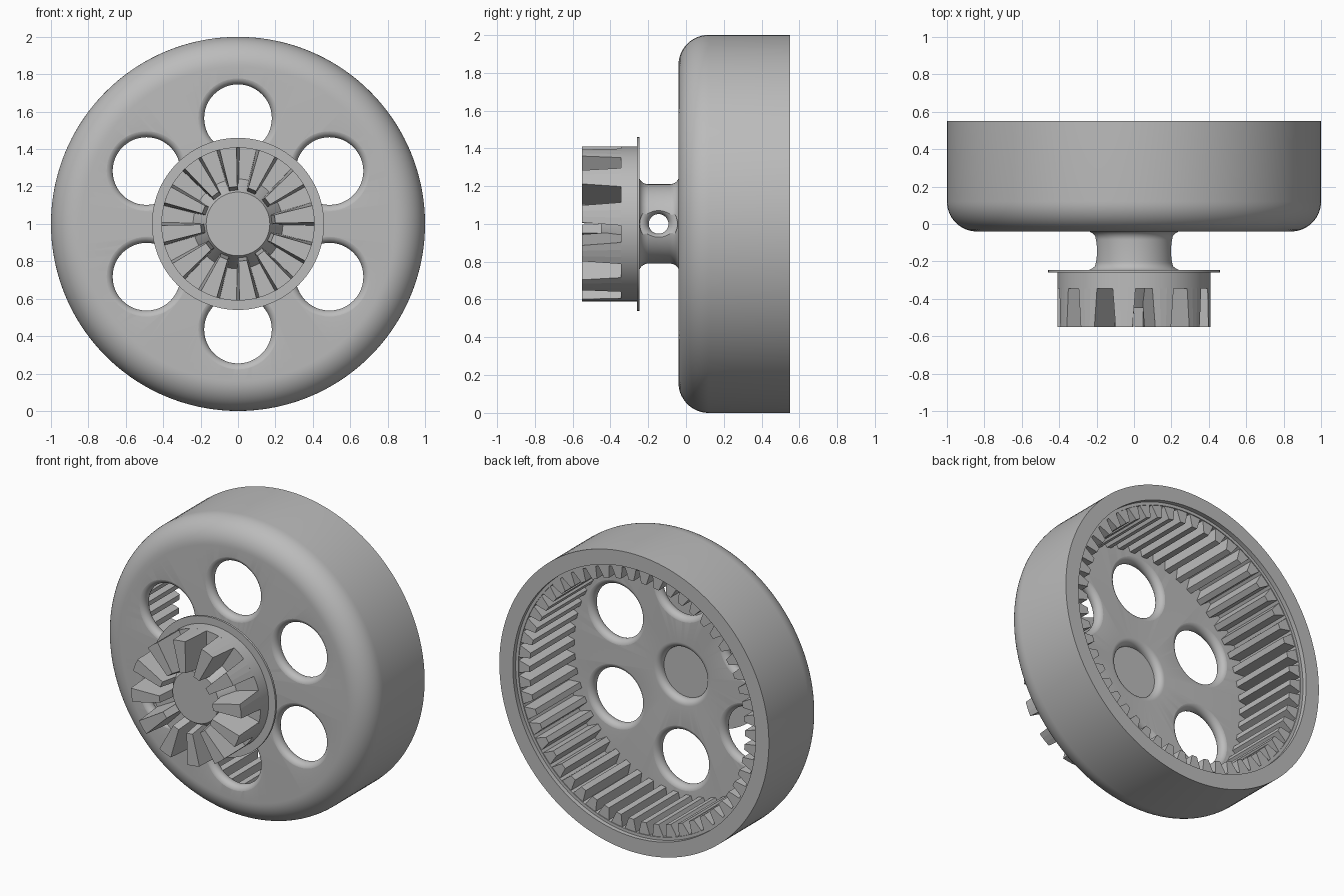
import bpy, bmesh, math
from math import sin, cos, pi, radians

old = bpy.data.objects.get("Cube")
if old:
    bpy.data.objects.remove(old, do_unlink=True)

grey = bpy.data.materials.new("plain grey")
grey.use_nodes = True
GREY = (0.5, 0.5, 0.5, 1)
grey.diffuse_color = GREY
grey.node_tree.nodes["Principled BSDF"].inputs["Base Color"].default_value = GREY


def polar(r, y, a):
    """Point at angle a from the top, around the wheel axle."""
    return (r * sin(a), y, 1 + r * cos(a))


def finish(name, bm, smooth=True):
    bmesh.ops.remove_doubles(bm, verts=bm.verts, dist=1e-5)
    bmesh.ops.recalc_face_normals(bm, faces=bm.faces)
    mesh = bpy.data.meshes.new(name)
    bm.to_mesh(mesh)
    bm.free()
    mesh.materials.append(grey)
    obj = bpy.data.objects.new(name, mesh)
    bpy.context.collection.objects.link(obj)
    if smooth:
        smooth_shade(obj)
    return obj


def smooth_shade(obj):
    bpy.ops.object.select_all(action="DESELECT")
    obj.select_set(True)
    bpy.context.view_layer.objects.active = obj
    bpy.ops.object.shade_smooth_by_angle(angle=radians(32))


def lathe(name, profile, place, steps, smooth=True):
    """Revolve (radius, along) points; ends on the axis close the solid."""
    bm = bmesh.new()
    rings = []
    for r, t in profile:
        if r < 1e-6:
            rings.append([bm.verts.new(place(0, t, 0))] * steps)
        else:
            rings.append([bm.verts.new(place(r, t, 2 * pi * i / steps)) for i in range(steps)])
    for a, b in zip(rings, rings[1:]):
        for i in range(steps):
            j = (i + 1) % steps
            quad = list(dict.fromkeys([a[i], a[j], b[j], b[i]]))
            bm.faces.new(quad)
    return finish(name, bm, smooth)


def arc(cr, ct, rad, start, end, n=8):
    """Arc of (radius, along) points about a centre, angles in degrees."""
    angles = [radians(start + (end - start) * i / n) for i in range(n + 1)]
    return [(cr + rad * cos(a), ct + rad * sin(a)) for a in angles]


def cut(target, cutters):
    for c in cutters:
        mod = target.modifiers.new("cut", "BOOLEAN")
        mod.operation = "DIFFERENCE"
        mod.solver = "EXACT"
        mod.object = c
    graph = bpy.context.evaluated_depsgraph_get()
    mesh = bpy.data.meshes.new_from_object(target.evaluated_get(graph))
    target.modifiers.clear()
    target.data = mesh
    for c in cutters:
        bpy.data.objects.remove(c, do_unlink=True)
    smooth_shade(target)


def prisms(name, count, offset, sections):
    """Ring of teeth; sections = (y, inner r, outer r, inner half angle, outer half angle)."""
    bm = bmesh.new()
    for k in range(count):
        mid = offset + 2 * pi * k / count
        loops = []
        for y, ri, ro, hi, ho in sections:
            pts = [(ri, -hi), (ro, -ho), (ro, -ho / 3), (ro, ho / 3), (ro, ho), (ri, hi)]
            loops.append([bm.verts.new(polar(r, y, mid + a)) for r, a in pts])
        a, b = loops
        bm.faces.new(a)
        bm.faces.new(b[::-1])
        for i in range(len(a)):
            j = (i + 1) % len(a)
            bm.faces.new([a[i], a[j], b[j], b[i]])
    return finish(name, bm, False)


FRONT, WEB_BACK, BACK = -0.04, 0.04, 0.55

# Drum: rounded outer shell, web, shallow dish at the centre of the back
shell = [(0, FRONT)]
shell += arc(0.84, FRONT + 0.16, 0.16, -90, 0, 14)
shell += [(1, BACK), (0.9, BACK), (0.9, 0.52), (0.88, 0.52), (0.88, WEB_BACK)]
shell += arc(0.21, 0, 0.04, 90, 180)
shell += [(0.17, -0.01), (0, -0.01)]
drum = lathe("drum", shell, polar, 144)

# Six round holes with rounded edges through the web
cutters = []
for k in range(6):
    a = k * pi / 3
    cx, cz = 0.565 * sin(a), 1 + 0.565 * cos(a)
    rim = [(0, -0.1), (0.222, -0.1), (0.222, -0.041)]
    rim += arc(0.222, 0, 0.041, 270, 90, 14)
    rim += [(0.222, 0.1), (0, 0.1)]
    cutters.append(lathe("hole_cutter", rim,
                         lambda r, t, b: (cx + r * sin(b), t, cz + r * cos(b)), 48))
cut(drum, cutters)

# Internal gear teeth of the drum
half = pi / 54
prisms("ring_teeth", 54, half,
       [(y, 0.80, 0.89, half * 0.4, half * 0.85) for y in (0.03, 0.515)])

# Neck, filleted at both ends, with a flared cross hole
neck_profile = [(0, -0.25), (0.26, -0.25)]
neck_profile += arc(0.26, -0.2, 0.05, 270, 180)
neck_profile += arc(0.26, -0.085, 0.05, 180, 90)
neck_profile += [(0.26, -0.03), (0, -0.03)]
neck = lathe("neck", neck_profile, polar, 72)
bore = [(0, -0.3), (0.1, -0.3)] + arc(0.1, -0.16, 0.048, 270, 180)[::1]
bore = [(0, -0.3), (0.1, -0.3)] + [(r, t) for r, t in arc(0.1, -0.16, 0.048, 270, 180)]
bore += [(r, -t) for r, t in bore[::-1]]
cut(neck, [lathe("bore_cutter", bore,
                 lambda r, t, b: (t, -0.145 + r * sin(b), 1 + r * cos(b)), 40)])

# Thin flange
lathe("flange", [(0, -0.245), (0.46, -0.245), (0.46, -0.26), (0, -0.26)], polar, 96)

# Crown gear body with the raised centre plug
lathe("crown_body", [(0, -0.25), (0.41, -0.25), (0.41, -0.345), (0.24, -0.345),
                     (0.17, -0.45), (0, -0.45)], polar, 72)

# Crown teeth: twelve wedges, narrower at the tip
tip, root = radians(6.4), radians(8.7)
prisms("crown_teeth", 12, radians(22.5),
       [(-0.55, 0.2, 0.41, tip, tip), (-0.34, 0.168, 0.41, root, root)])
